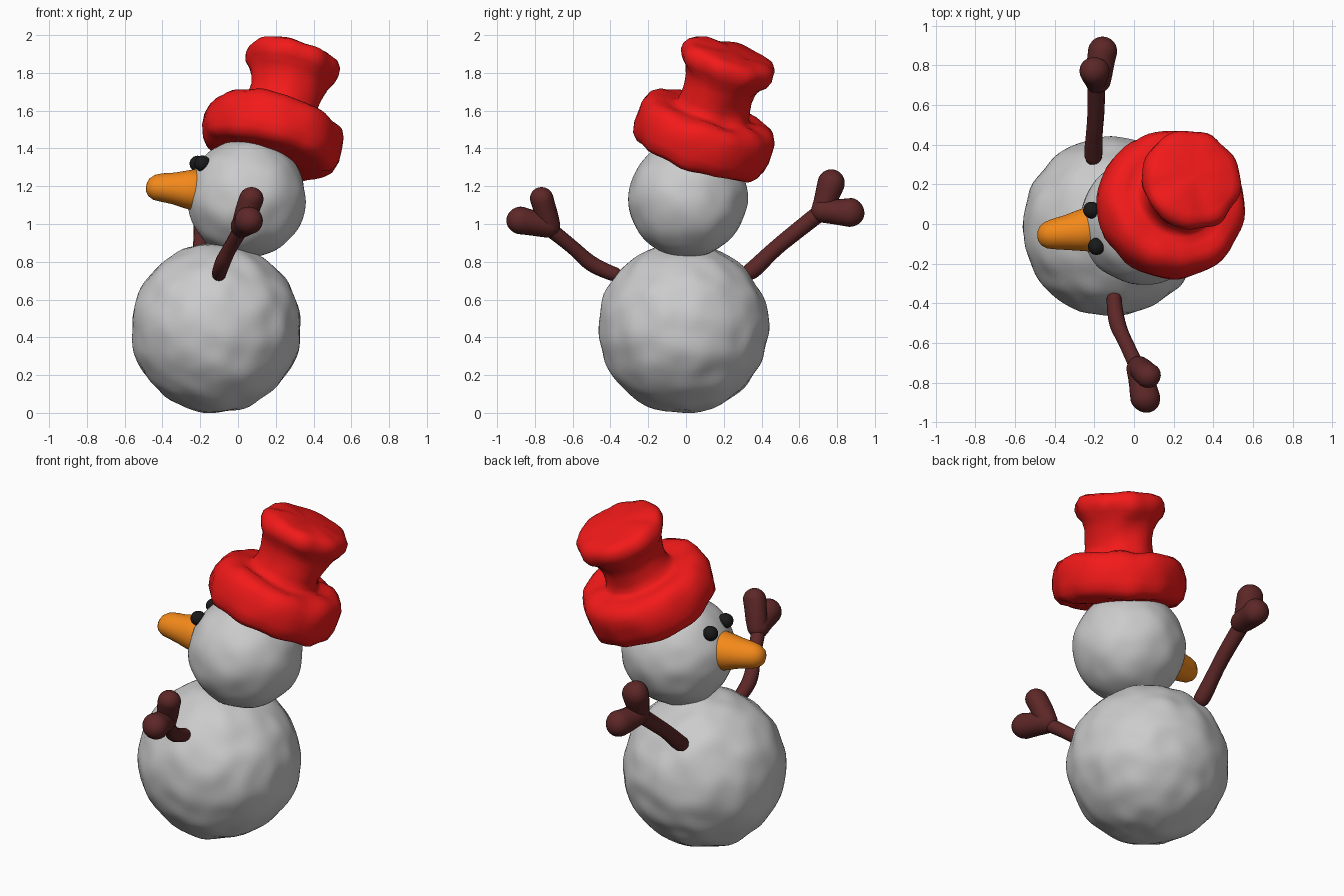
import bpy, bmesh, math
from mathutils import Vector, noise

if "Cube" in bpy.data.objects:
    bpy.data.objects.remove(bpy.data.objects["Cube"])


def material(name, rgb):
    m = bpy.data.materials.new(name)
    m.diffuse_color = (*rgb, 1)
    m.use_nodes = True
    m.node_tree.nodes["Principled BSDF"].inputs["Base Color"].default_value = m.diffuse_color
    return m


RED = material("red", (0.9, 0.01, 0.01))
ORANGE = material("orange", (0.9, 0.25, 0.01))
BROWN = material("brown", (0.11, 0.02, 0.02))
BLACK = material("black", (0.01, 0.01, 0.01))


def finish(name, bm, mat=None, bump=0.0, scale=8.0):
    """Add hand-moulded lumps, smooth shading and colour."""
    bmesh.ops.recalc_face_normals(bm, faces=bm.faces)
    bm.normal_update()
    shifts = [v.normal * bump * noise.noise(v.co * scale) for v in bm.verts]
    for v, s in zip(bm.verts, shifts):
        v.co += s
    for f in bm.faces:
        f.smooth = True
    me = bpy.data.meshes.new(name)
    bm.to_mesh(me)
    bm.free()
    ob = bpy.data.objects.new(name, me)
    bpy.context.collection.objects.link(ob)
    if mat:
        me.materials.append(mat)
    return ob


def ball(name, centre, radius, mat=None, bump=0.0, detail=5):
    bm = bmesh.new()
    bmesh.ops.create_icosphere(bm, subdivisions=detail, radius=radius)
    bmesh.ops.translate(bm, verts=bm.verts, vec=centre)
    return finish(name, bm, mat, bump)


def lathe(name, profile, origin, axis, mat, bump=0.0, sides=40):
    """Revolve (radius, height) points about an axis; ends lie on the axis."""
    bm = bmesh.new()
    verts = [bm.verts.new((r, 0, h)) for r, h in profile]
    edges = [bm.edges.new(p) for p in zip(verts, verts[1:])]
    bmesh.ops.spin(bm, geom=verts + edges, cent=(0, 0, 0), axis=(0, 0, 1),
                   angle=math.tau, steps=sides)
    bmesh.ops.remove_doubles(bm, verts=bm.verts, dist=0.0005)
    rot = Vector((0, 0, 1)).rotation_difference(Vector(axis)).to_matrix()
    for v in bm.verts:
        v.co = rot @ v.co + Vector(origin)
    return finish(name, bm, mat, bump)


def capsule(name, a, b, ra, rb, mat, bump=0.0):
    """Rounded, tapered rod between two end-sphere centres."""
    a, b = Vector(a), Vector(b)
    n, length = 7, (b - a).length
    ang = [math.pi / 2 * i / n for i in range(n + 1)]
    prof = [(ra * math.sin(t), -ra * math.cos(t)) for t in ang]
    prof += [(ra + (rb - ra) * k / 4, length * k / 4) for k in (1, 2, 3)]
    prof += [(rb * math.cos(t), length + rb * math.sin(t)) for t in ang]
    return lathe(name, prof, a, b - a, mat, bump, 24)


def twig(name, points, radius):
    """Bent stick following a short path, with rounded ends."""
    cu = bpy.data.curves.new(name, 'CURVE')
    cu.dimensions = '3D'
    cu.bevel_depth = radius
    cu.bevel_resolution = 4
    cu.use_fill_caps = True
    sp = cu.splines.new('NURBS')
    sp.points.add(len(points) - 1)
    for p, (x, y, z, r) in zip(sp.points, points):
        p.co = (x, y, z, 1)
        p.radius = r
    sp.order_u = 3
    sp.use_endpoint_u = True
    sp.resolution_u = 6
    cu.materials.append(BROWN)
    ob = bpy.data.objects.new(name, cu)
    bpy.context.collection.objects.link(ob)
    bpy.ops.object.select_all(action='DESELECT')
    ob.select_set(True)
    bpy.context.view_layer.objects.active = ob
    bpy.ops.object.convert(target='MESH')
    bpy.ops.object.shade_smooth_by_angle(angle=math.radians(50))


# Snowballs
ball("body", (-0.115, -0.015, 0.45), 0.45, bump=0.014)
ball("head", (0.045, 0.01, 1.135), 0.315, bump=0.01)

# Eyes
ball("eye_left", (-0.215, 0.07, 1.32), 0.043, BLACK, 0.004, 3)
ball("eye_right", (-0.188, -0.112, 1.32), 0.043, BLACK, 0.004, 3)

# Blunt carrot nose
lathe("nose", [(0, -0.04), (0.105, -0.035), (0.112, 0.0), (0.1, 0.05), (0.085, 0.11),
               (0.075, 0.17), (0.066, 0.21), (0.048, 0.238), (0.025, 0.252), (0, 0.256)],
      (-0.235, -0.03, 1.18), (-1, -0.12, 0.07), ORANGE, 0.006)

# Tilted top hat: thick rolled brim and flared crown
hat = [(0, -0.13), (0.15, -0.13), (0.29, -0.13), (0.335, -0.12), (0.36, -0.09),
       (0.372, -0.04), (0.374, 0.02), (0.366, 0.07), (0.345, 0.11), (0.31, 0.133),
       (0.26, 0.138), (0.215, 0.135), (0.195, 0.15), (0.187, 0.19), (0.185, 0.24),
       (0.193, 0.29), (0.213, 0.335), (0.242, 0.37), (0.255, 0.405), (0.252, 0.44),
       (0.235, 0.465), (0.2, 0.48), (0.1, 0.488), (0, 0.49)]
lathe("hat", hat, (0.185, 0.095, 1.47), (0.248, 0.304, 0.92), RED, 0.018, 56)

# Stick arms with two-fingered hands
twig("arm_right", [(-0.10, -0.345, 0.72, 0.4), (-0.10, -0.36, 0.73, 1.0),
                   (-0.10, -0.40, 0.74, 1.05), (-0.085, -0.51, 0.79, 1.15),
                   (-0.04, -0.60, 0.88, 0.95), (0.02, -0.73, 0.98, 1.1)], 0.037)
capsule("finger_right_upper", (0.02, -0.72, 0.99), (0.07, -0.765, 1.135), 0.055, 0.066, BROWN, 0.008)
capsule("finger_right_outer", (0.02, -0.73, 0.99), (0.058, -0.875, 1.02), 0.06, 0.075, BROWN, 0.008)

twig("arm_left", [(-0.205, 0.305, 0.72, 0.4), (-0.205, 0.32, 0.735, 1.0),
                  (-0.205, 0.36, 0.76, 1.15), (-0.20, 0.46, 0.86, 1.0),
                  (-0.19, 0.57, 0.95, 1.05), (-0.19, 0.71, 1.06, 1.1)], 0.041)
capsule("finger_left_upper", (-0.19, 0.715, 1.07), (-0.2, 0.77, 1.215), 0.055, 0.074, BROWN, 0.008)
capsule("finger_left_outer", (-0.18, 0.725, 1.07), (-0.155, 0.87, 1.06), 0.06, 0.075, BROWN, 0.008)
